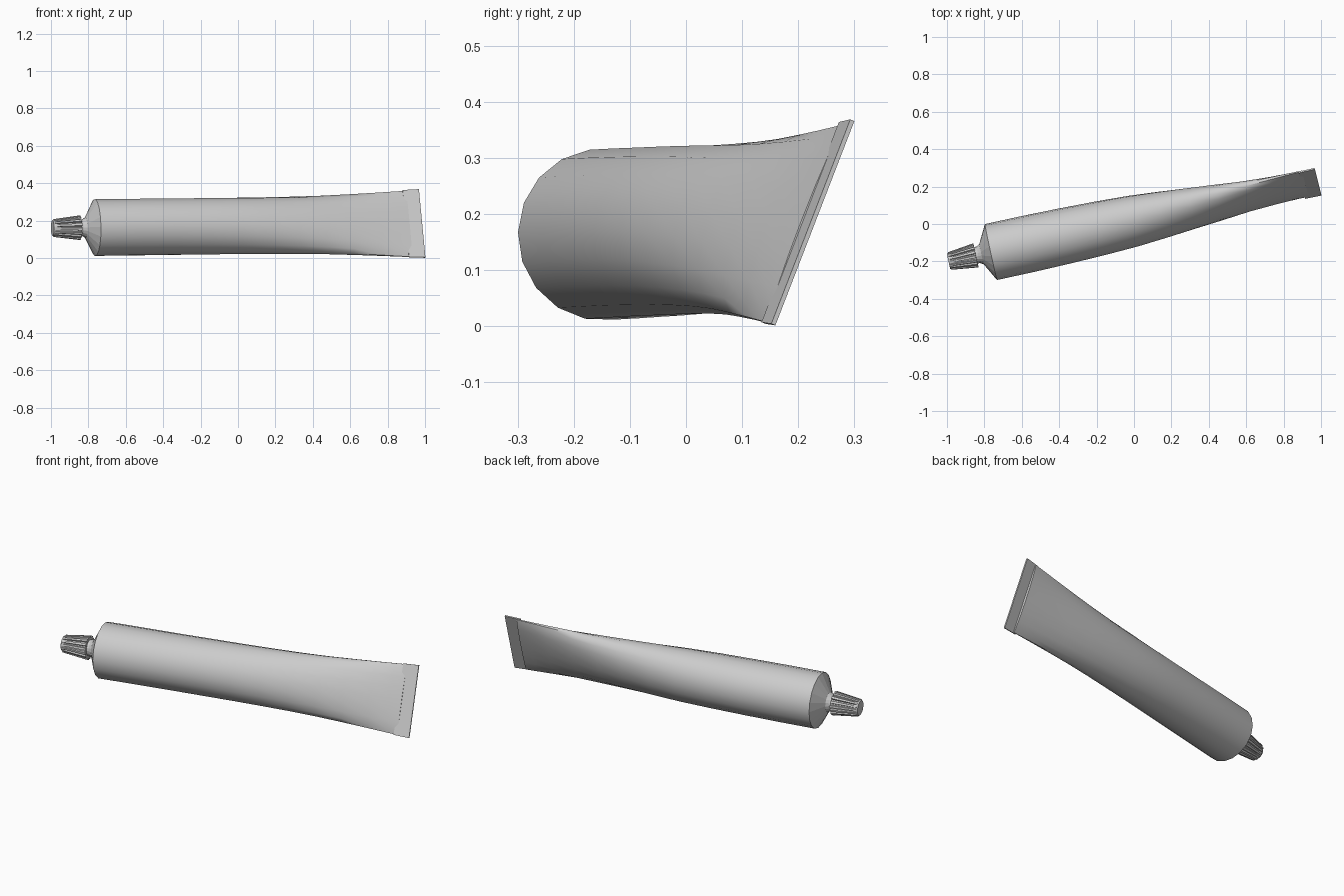
import bpy, bmesh
from math import cos, sin, pi, radians
from mathutils import Vector, Matrix

cube = bpy.data.objects.get("Cube")
if cube:
    bpy.data.objects.remove(cube, do_unlink=True)

grey = bpy.data.materials.new("plain_grey")
grey.use_nodes = True
grey.diffuse_color = (0.6, 0.6, 0.6, 1)
grey.node_tree.nodes["Principled BSDF"].inputs["Base Color"].default_value = (0.6, 0.6, 0.6, 1)

# Tube frame: local x runs along the tube, local z is the width of the flat end
origin = Vector((-0.765, -0.15, 0.163))
axis = Vector((1.745, 0.38, 0.02)).normalized()
side = Vector((0, 0, 1)).cross(axis).normalized()
up = axis.cross(side)
roll = radians(21.7)
thin = side * cos(roll) - up * sin(roll)
wide = up * cos(roll) + side * sin(roll)
frame = Matrix((axis, thin, wide)).transposed().to_4x4()
frame.translation = origin


def ring(t, b, a, sides):
    """Elliptical section at t along the tube."""
    return [(t, b * cos(2 * pi * i / sides), a * sin(2 * pi * i / sides)) for i in range(sides)]


def star(t, outer, inner, ridges):
    """Ribbed section with flat-topped ridges."""
    pts = []
    for i in range(ridges):
        for off, r in ((0, outer), (0.5, outer), (0.6, inner), (0.9, inner)):
            ang = 2 * pi * (i + off) / ridges
            pts.append((t, r * cos(ang), r * sin(ang)))
    return pts


def loft(name, sections, smooth=None):
    """Skin a list of equal sections and close both ends."""
    bm = bmesh.new()
    loops = [[bm.verts.new(frame @ Vector(p)) for p in s] for s in sections]
    n = len(loops[0])
    for p, q in zip(loops, loops[1:]):
        for i in range(n):
            j = (i + 1) % n
            bm.faces.new((p[i], p[j], q[j], q[i]))
    bm.faces.new(loops[0])
    bm.faces.new(loops[-1])
    bmesh.ops.recalc_face_normals(bm, faces=bm.faces)
    me = bpy.data.meshes.new(name)
    bm.to_mesh(me)
    bm.free()
    me.materials.append(grey)
    ob = bpy.data.objects.new(name, me)
    bpy.context.collection.objects.link(ob)
    if smooth:
        bpy.ops.object.select_all(action='DESELECT')
        bpy.context.view_layer.objects.active = ob
        ob.select_set(True)
        bpy.ops.object.shade_smooth_by_angle(angle=radians(smooth))
    return ob


# Body: round at the shoulder, pressed flat at the far end (t, thickness, width)
body = [(0, .153, .153), (.2, .153, .153), (.4, .15, .153), (.6, .144, .154),
        (.78, .135, .155), (.94, .12, .157), (1.1, .101, .16), (1.25, .081, .165),
        (1.4, .058, .173), (1.55, .036, .182), (1.655, .021, .189), (1.72, .012, .193)]
loft("tube_body", [ring(t, b, a, 18) for t, b, a in body], 45)

# Crimped strip at the flat end, flush with the front
corners = ((-.009, -1), (-.001, -1), (-.001, 1), (-.009, 1))
loft("end_strip", [[(t, y, k * w) for y, k in corners]
                   for t, w in ((1.70, .192), (1.789, .196))])

# Shoulder cone and neck
neck = [(0, .153), (-.045, .068), (-.052, .055), (-.07, .045), (-.1, .045)]
loft("shoulder_and_neck", [ring(t, r, r, 18) for t, r in neck])

# Ribbed cap with a plain tip
loft("cap_ribs", [star(-.082, .066, .056, 16), star(-.225, .048, .041, 16)])
loft("cap_tip", [ring(t, r, r, 24) for t, r in ((-.2, .043), (-.225, .045), (-.232, .041))], 30)
